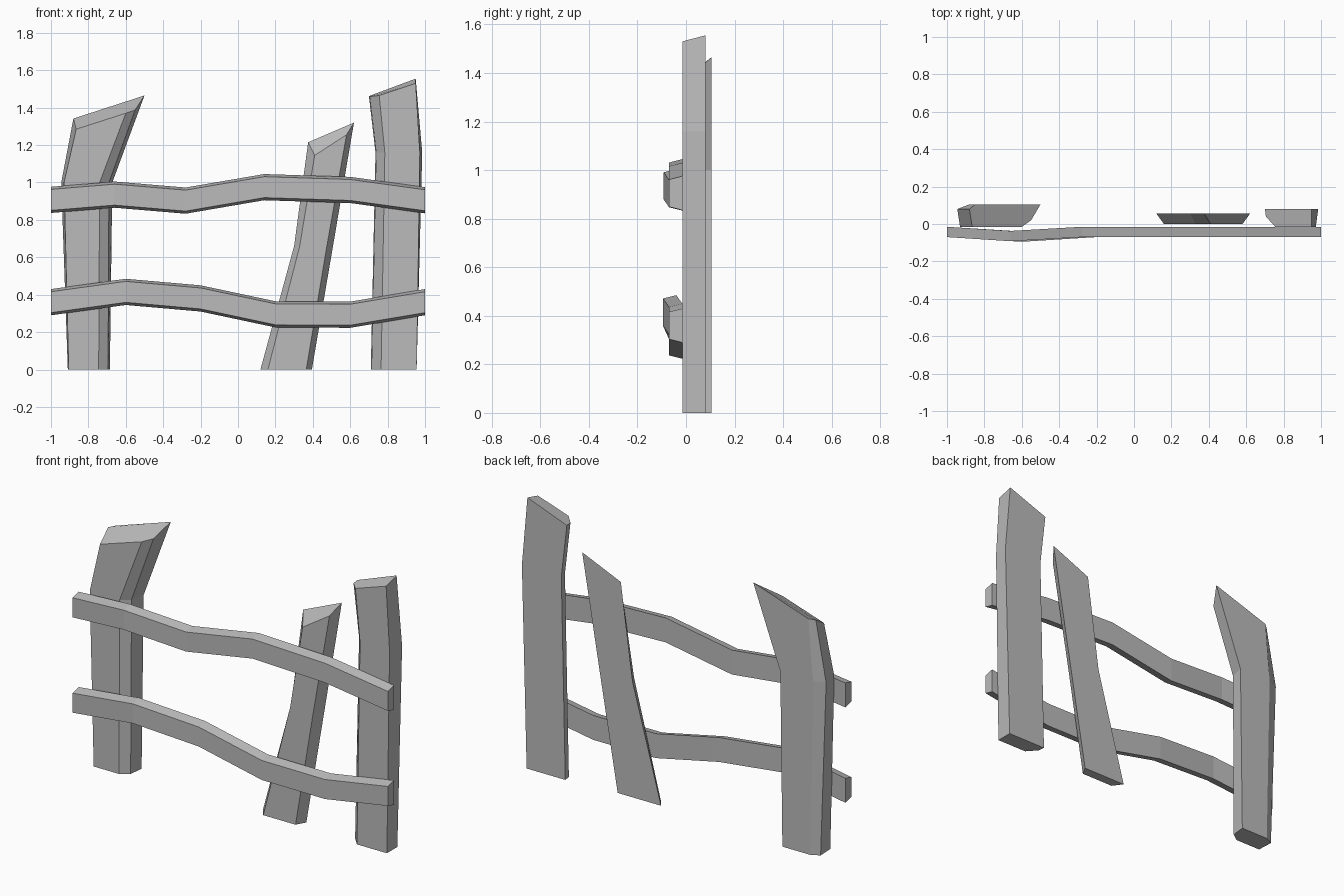
import bpy
import bmesh

cube = bpy.data.objects.get("Cube")
if cube:
    bpy.data.objects.remove(cube, do_unlink=True)

# Single weathered grey
wood = bpy.data.materials.new("weathered grey")
wood.use_nodes = True
grey = (0.5, 0.5, 0.5, 1)
wood.diffuse_color = grey
wood.node_tree.nodes["Principled BSDF"].inputs["Base Color"].default_value = grey


def loft(name, rings):
    """Skin a row of matching cross-sections and cap both ends."""
    bm = bmesh.new()
    rows = [[bm.verts.new(p) for p in ring] for ring in rings]
    count = len(rows[0])
    for low, high in zip(rows, rows[1:]):
        for i in range(count):
            j = (i + 1) % count
            bm.faces.new((low[i], low[j], high[j], high[i]))
    bm.faces.new(rows[0])
    bm.faces.new(rows[-1])
    bmesh.ops.recalc_face_normals(bm, faces=bm.faces)
    mesh = bpy.data.meshes.new(name)
    bm.to_mesh(mesh)
    bm.free()
    mesh.materials.append(wood)
    obj = bpy.data.objects.new(name, mesh)
    bpy.context.collection.objects.link(obj)
    return obj


def post(name, depths, levels):
    """Each level holds the x of every corner and a height (or one per corner)."""
    rings = []
    for xs, z in levels:
        heights = z if isinstance(z, tuple) else [z] * len(xs)
        rings.append(list(zip(xs, depths, heights)))
    return loft(name, rings)


def rail(name, path):
    """Path of x, bottom height and forward bow; the front face is a bit shorter."""
    height, lip = 0.14, 0.014
    rings = []
    for x, z, bow in path:
        back, front = -0.015 - bow, -0.07 - bow
        rings.append([(x, back, z), (x, front, z + lip),
                      (x, front, z + height - lip), (x, back, z + height)])
    return loft(name, rings)


# Posts: bent planks with bevelled edges and slanted tops
post("right_post", (-0.015, -0.015, 0.02, 0.105, 0.105, 0.08), [
    ((-0.905, -0.745, -0.695, -0.685, -0.86, -0.91), 0),
    ((-0.93, -0.74, -0.69, -0.672, -0.88, -0.945), 1.0),
    ((-0.865, -0.6, -0.55, -0.5, -0.85, -0.88),
     (1.285, 1.37, 1.388, 1.465, 1.35, 1.342)),
])
post("middle_post", (0, 0, 0.055, 0.055), [
    ((0.16, 0.365, 0.395, 0.12), 0),
    ((0.33, 0.475, 0.508, 0.3), 0.66),
    ((0.41, 0.58, 0.62, 0.375), (1.145, 1.255, 1.32, 1.215)),
])
post("left_post", (-0.015, -0.015, 0.08, 0.08, 0.04), [
    ((0.765, 0.955, 0.955, 0.71, 0.715), 0),
    ((0.785, 0.972, 0.985, 0.735, 0.74), 1.16),
    ((0.755, 0.95, 0.95, 0.7, 0.705), (1.465, 1.53, 1.555, 1.462, 1.46)),
])

# Wavy rails across the front
rail("upper_rail", [(-1, 0.837, 0), (-0.66, 0.865, 0.022), (-0.28, 0.833, 0),
                    (0.14, 0.905, 0), (0.6, 0.89, 0), (1, 0.835, 0)])
rail("lower_rail", [(-1, 0.29, 0), (-0.6, 0.345, 0.025), (-0.2, 0.31, 0),
                    (0.2, 0.225, 0), (0.6, 0.223, 0), (1, 0.29, 0)])
